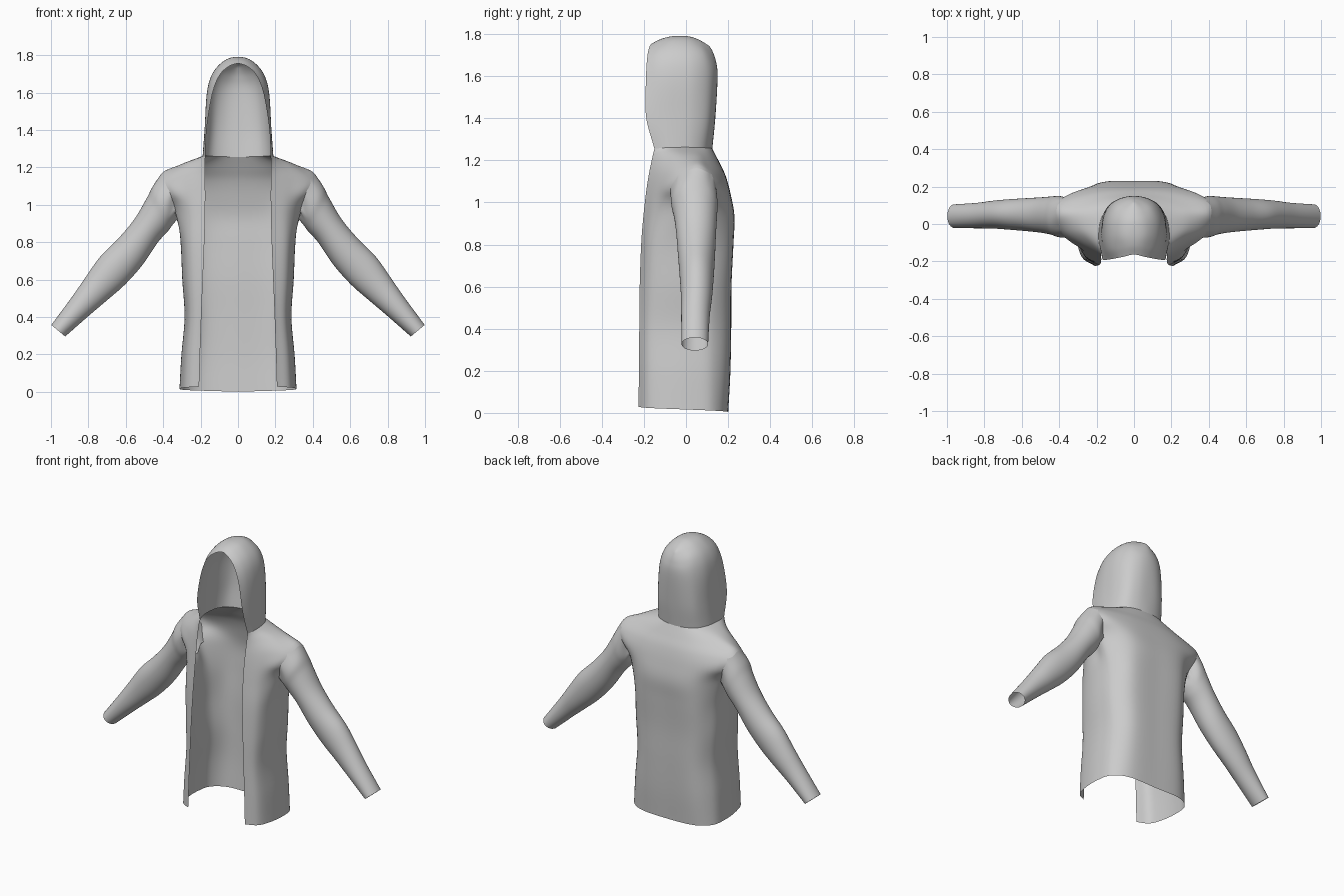
import bpy, math
from mathutils import Vector as V

N = 6  # subdivisions between key points


def spline(pts, end=None):
    """Catmull-Rom through pts; end = optional phantom point after the last."""
    p = [2 * pts[0] - pts[1]] + list(pts) + [end if end is not None else 2 * pts[-1] - pts[-2]]
    out = []
    for i in range(1, len(p) - 2):
        a, b, c, d = p[i - 1:i + 3]
        for k in range(N):
            t = k / N
            out.append(0.5 * (2 * b + (c - a) * t + (2 * a - 5 * b + 4 * c - d) * t * t
                              + (3 * b - a - 3 * c + d) * t ** 3))
    return out + [pts[-1].copy()]


def flip(p):
    return V((-p.x, p.y, p.z))


def surface(rows, closed_top=False):
    """Grid of points, rows run from the front edge to the centre back."""
    rows = [spline(r, flip(r[-2])) for r in rows]
    cols = [spline(c, flip(c[-2]) if closed_top else None) for c in zip(*rows)]
    return [list(r) for r in zip(*cols)]


def make(name, grid, wrap=False, hole=None):
    """Mesh from a point grid, mirrored to the other side."""
    w = len(grid[0])
    faces = []
    for j in range(len(grid) - 1):
        for i in range(w if wrap else w - 1):
            if hole and hole[0] <= i < hole[1] and hole[2] <= j < hole[3]:
                continue
            k = (i + 1) % w
            faces.append((j * w + i, j * w + k, (j + 1) * w + k, (j + 1) * w + i))
    used = sorted({v for f in faces for v in f})
    new = {v: n for n, v in enumerate(used)}
    flat = [p for r in grid for p in r]
    me = bpy.data.meshes.new(name)
    me.from_pydata([flat[v] for v in used], [], [[new[v] for v in f] for f in faces])
    me.polygons.foreach_set("use_smooth", [True] * len(me.polygons))
    ob = bpy.data.objects.new(name, me)
    bpy.context.collection.objects.link(ob)
    m = ob.modifiers.new("mirror", "MIRROR")
    m.merge_threshold = 0.0005
    return ob


def keys(vals):
    return [V(vals[i:i + 3]) for i in range(0, len(vals), 3)]


# Lower torso: height, front edge x, front y, half width, back y, hem drop
def torso_row(z, fx, fy, w, by, drop=0.0):
    xy = [(fx, fy), (fx + 0.66 * (w - fx), fy * 0.80), (w * 0.98, -0.085), (w, 0.03),
          (w * 0.93, 0.13), (w * 0.62, by * 0.96), (0, by)]
    return [V((x, y, z - drop * i / 6)) for i, (x, y) in enumerate(xy)]


lower = [torso_row(*r) for r in [
    (0.028, 0.208, -0.225, 0.312, 0.200, 0.026),
    (0.20, 0.203, -0.224, 0.302, 0.210, 0.01),
    (0.40, 0.196, -0.222, 0.285, 0.214),
    (0.60, 0.188, -0.220, 0.297, 0.215),
    (0.80, 0.180, -0.213, 0.306, 0.224)]]

# Chest, shoulder and neck rows: front edge, panel, armhole front, side,
# armhole back, shoulder blade, centre back
neck = keys([.175, -.15, 1.255, .187, -.10, 1.26, .188, -.04, 1.262, .175, .03, 1.262,
             .14, .085, 1.26, .08, .115, 1.258, 0, .125, 1.255])
upper = [keys(r) for r in [
    [.176, -.202, .94, .268, -.150, .945, .332, -.046, .965, .322, .03, .925,
     .332, .112, .965, .200, .215, .94, 0, .230, .93],
    [.175, -.188, 1.06, .272, -.136, 1.06, .362, -.074, 1.06, .410, .03, 1.06,
     .368, .143, 1.06, .210, .200, 1.05, 0, .212, 1.04],
    [.176, -.177, 1.13, .280, -.110, 1.14, .385, -.036, 1.135, .413, .05, 1.163,
     .385, .122, 1.135, .200, .175, 1.13, 0, .187, 1.13],
    [.176, -.163, 1.20, .236, -.100, 1.21, .290, -.030, 1.215, .305, .05, 1.215,
     .270, .100, 1.20, .150, .143, 1.195, 0, .156, 1.195]]]

body = surface(lower + upper + [neck])
c0, c1, r0, r1 = 2 * N, 4 * N, 5 * N, 7 * N  # armhole cell range
make("jacket_body", body, hole=(c0, c1, r0, r1))

# Sleeves: start on the armhole loop, then oval rings down to the cuff
mid = 3 * N
loop = ([body[r1][i] for i in range(mid, c1)] + [body[j][c1] for j in range(r1, r0, -1)]
        + [body[r0][i] for i in range(c1, c0, -1)] + [body[j][c0] for j in range(r0, r1)]
        + [body[r1][i] for i in range(c0, mid)])
rings = [loop]
# outer x, z, inner x, z, y centre, y radius
for ox, oz, ix, iz, yc, ry in [
        (.456, 1.098, .348, .895, .040, .110), (.490, 1.032, .378, .855, .045, .103),
        (.555, .922, .428, .800, .048, .095),
        (.640, .820, .510, .680, .050, .088), (.737, .722, .603, .575, .051, .081),
        (.812, .617, .700, .490, .050, .074), (.886, .510, .792, .412, .045, .068),
        (.998, .358, .924, .296, .042, .063)]:
    c = V(((ox + ix) / 2, yc, (oz + iz) / 2))
    h = V(((ox - ix) / 2, 0, (oz - iz) / 2))
    ring = []
    for k in range(len(loop)):
        a = 2 * math.pi * k / len(loop)
        ring.append(c + h * math.cos(a) + V((0, ry * math.sin(a), 0)))
    rings.append(ring)
sleeve = [list(r) for r in zip(*[spline(c) for c in zip(*rings)])]
make("sleeves", sleeve, wrap=True)

# Hood: rows climb from the neck and close on the centre seam
hood = [neck] + [keys(r) for r in [
    [.167, -.190, 1.41, .175, -.13, 1.41, .178, -.06, 1.41, .170, .03, 1.41,
     .135, .10, 1.41, .075, .132, 1.41, 0, .140, 1.41],
    [.138, -.190, 1.59, .157, -.13, 1.60, .166, -.06, 1.60, .160, .03, 1.60,
     .125, .10, 1.60, .070, .138, 1.60, 0, .150, 1.60],
    [.100, -.184, 1.69, .122, -.13, 1.70, .134, -.06, 1.705, .130, .02, 1.705,
     .102, .085, 1.70, .055, .125, 1.685, 0, .140, 1.68],
    [.052, -.174, 1.738, .062, -.12, 1.760, .070, -.06, 1.772, .068, .01, 1.770,
     .054, .062, 1.757, .030, .100, 1.74, 0, .120, 1.73],
    [0, -.163, 1.755, 0, -.115, 1.778, 0, -.06, 1.790, 0, .005, 1.790,
     0, .050, 1.778, 0, .085, 1.760, 0, .105, 1.747]]]
make("hood", surface(hood, closed_top=True))
